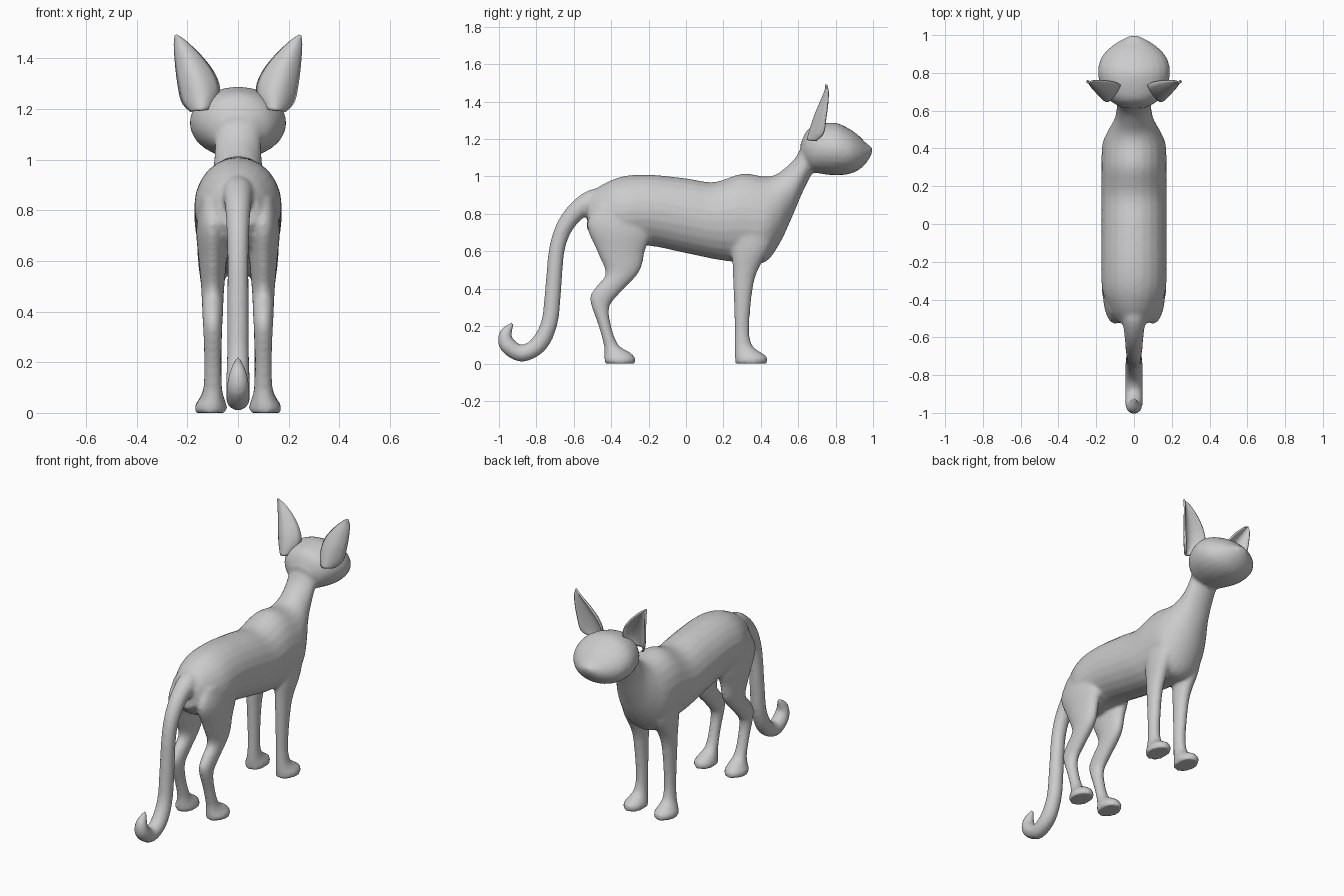
import bpy, bmesh, math
from mathutils import Vector

if "Cube" in bpy.data.objects:
    bpy.data.objects.remove(bpy.data.objects["Cube"])


def resample(rows, steps=4):
    """Catmull-Rom interpolation through rows of numbers."""
    rows = [Vector(r) for r in rows]
    p = [rows[0] * 2 - rows[1]] + rows + [rows[-1] * 2 - rows[-2]]
    out = []
    for i in range(1, len(p) - 2):
        a, b, c, d = p[i - 1:i + 3]
        for s in range(steps):
            t = s / steps
            out.append(0.5 * (2 * b + (c - a) * t + (2 * a - 5 * b + 4 * c - d) * t * t
                              + (3 * b - a - 3 * c + d) * t ** 3))
    return out + [rows[-1]]


def loft(bm, rows, cx=None, side=1, n=24):
    """Rows: (y, z) of one edge, (y, z) of the opposite edge, [centre x], half width."""
    rows = [r if len(r) == 6 else (*r[:4], 0.0, r[4]) for r in rows]
    rings = []
    for ya, za, yb, zb, x, w in resample(rows):
        ring = []
        for k in range(n):
            c, s = math.cos(2 * math.pi * k / n), math.sin(2 * math.pi * k / n)
            ring.append(bm.verts.new((side * (x + w * s),
                                      (ya + yb) / 2 + (ya - yb) / 2 * c,
                                      (za + zb) / 2 + (za - zb) / 2 * c)))
        rings.append(ring)
    faces = [bm.faces.new(rings[0]), bm.faces.new(rings[-1][::-1])]
    for r, q in zip(rings, rings[1:]):
        for k in range(n):
            m = (k + 1) % n
            faces.append(bm.faces.new((r[k], q[k], q[m], r[m])))
    bmesh.ops.recalc_face_normals(bm, faces=faces)


def tube(bm, path):
    """Path rows: y, z, radius."""
    rows = []
    for i, (y, z, r) in enumerate(path):
        a, b = path[max(i - 1, 0)], path[min(i + 1, len(path) - 1)]
        t = Vector((b[0] - a[0], b[1] - a[1])).normalized()
        rows.append((y - t.y * r, z + t.x * r, y + t.y * r, z - t.x * r, r))
    loft(bm, rows)


def make(name, bm):
    me = bpy.data.meshes.new(name)
    bm.to_mesh(me)
    bm.free()
    ob = bpy.data.objects.new(name, me)
    bpy.context.collection.objects.link(ob)
    for f in me.polygons:
        f.use_smooth = True
    return ob


body = bmesh.new()
# torso and neck
loft(body, [(-.52, .90, -.53, .72, .08), (-.45, .955, -.47, .66, .125),
            (-.34, 1.0, -.36, .62, .168), (-.2, 1.01, -.2, .63, .172),
            (0, .99, 0, .59, .172), (.15, .97, .17, .555, .172),
            (.3, 1.015, .3, .54, .172), (.42, 1.0, .42, .54, .168),
            (.48, 1.01, .50, .64, .14), (.535, 1.05, .57, .79, .105),
            (.585, 1.10, .63, .93, .093), (.63, 1.18, .69, 1.04, .09),
            (.68, 1.22, .75, 1.1, .08)])
# head
loft(body, [(.61, 1.17, .63, 1.08, .07), (.65, 1.25, .66, 1.03, .13),
            (.72, 1.28, .72, 1.015, .172), (.8, 1.287, .8, 1.006, .191),
            (.87, 1.257, .87, 1.013, .178), (.92, 1.222, .92, 1.033, .142),
            (.965, 1.177, .96, 1.068, .087), (1.0, 1.152, .988, 1.108, .025)])
# legs
hind = [(-.22, .85, -.48, .85, .1, .05), (-.19, .70, -.53, .74, .1, .065),
        (-.22, .6, -.475, .6, .1, .055), (-.25, .49, -.43, .48, .1, .045),
        (-.36, .37, -.485, .405, .1, .041), (-.41, .3, -.513, .34, .1, .037),
        (-.4, .2, -.467, .2, .1, .034), (-.362, .1, -.44, .1, .1, .037),
        (-.30, .06, -.437, .05, .103, .05), (-.272, .03, -.437, .025, .107, .063),
        (-.272, 0, -.433, 0, .107, .062)]
fore = [(.45, .8, .25, .8, .11, .05), (.46, .65, .245, .6, .105, .055),
        (.385, .5, .25, .5, .1, .046), (.357, .4, .253, .4, .1, .039),
        (.338, .2, .26, .2, .098, .034), (.352, .1, .26, .1, .1, .037),
        (.40, .06, .26, .05, .104, .05), (.433, .035, .263, .025, .107, .063),
        (.433, 0, .263, 0, .107, .062)]
for side in (1, -1):
    loft(body, hind, side=side)
    loft(body, fore, side=side)
# curled tail
tube(body, [(-.44, .885, .06), (-.51, .865, .06), (-.59, .81, .051), (-.655, .72, .045),
            (-.692, .6, .042), (-.71, .4, .043), (-.73, .22, .044), (-.79, .1, .047),
            (-.88, .055, .046), (-.955, .1, .045), (-.965, .16, .034), (-.925, .22, .008)])
# fuse everything into one skin
cat = make("cat_body", body)
rm = cat.modifiers.new("fuse", 'REMESH')
rm.mode = 'VOXEL'
rm.voxel_size = 0.011
rm.use_smooth_shade = True
sm = cat.modifiers.new("blend", 'SMOOTH')
sm.factor = 0.5
sm.iterations = 5

# cupped ears: inner edge (x, z), outer edge (x, z), y, cup depth
ear = [(.10, 1.20, .185, 1.19, .70, .05), (.075, 1.27, .22, 1.23, .735, .07),
       (.09, 1.33, .237, 1.31, .748, .06), (.135, 1.395, .246, 1.39, .758, .04),
       (.2, 1.46, .25, 1.455, .76, .015), (.243, 1.492, .247, 1.492, .75, .0)]
for name, side in (("right_ear", 1), ("left_ear", -1)):
    bm = bmesh.new()
    grid = []
    for xi, zi, xo, zo, y, d in resample(ear):
        grid.append([bm.verts.new((side * (xi + (xo - xi) * u),
                                   y - d * math.sin(math.pi * u) ** 0.8 if 0 < u < 1 else y,
                                   zi + (zo - zi) * u)) for u in [k / 10 for k in range(11)]])
    for r, q in zip(grid, grid[1:]):
        for k in range(10):
            bm.faces.new((r[k], r[k + 1], q[k + 1], q[k]))
    bmesh.ops.recalc_face_normals(bm, faces=bm.faces)
    ob = make(name, bm)
    so = ob.modifiers.new("thickness", 'SOLIDIFY')
    so.thickness = 0.01
    so.offset = 0
